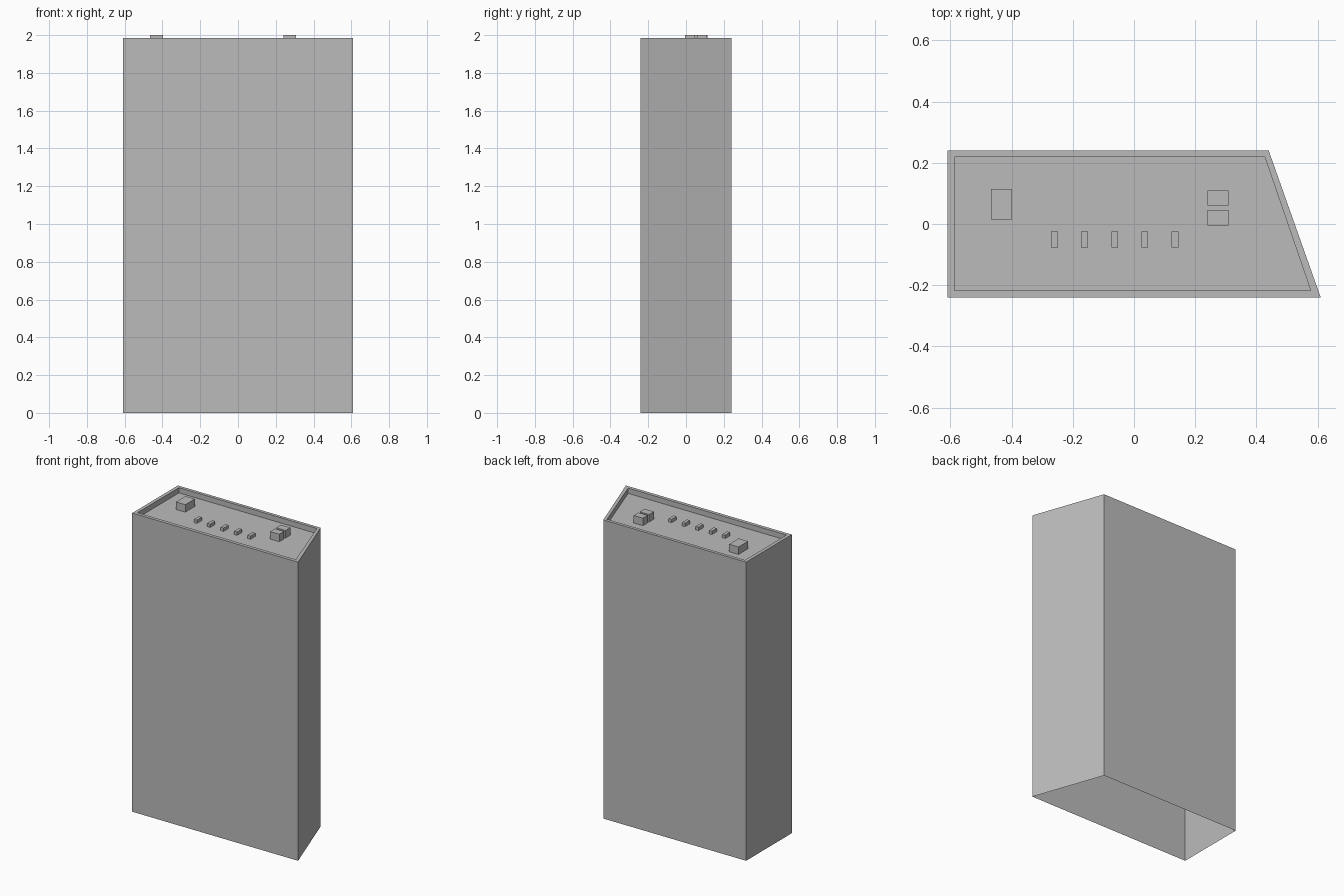
import bpy
import bmesh

if "Cube" in bpy.data.objects:
    bpy.data.objects.remove(bpy.data.objects["Cube"], do_unlink=True)

grey = bpy.data.materials.new("plain grey")
grey.use_nodes = True
COLOUR = (0.5, 0.5, 0.5, 1)
grey.diffuse_color = COLOUR
grey.node_tree.nodes["Principled BSDF"].inputs["Base Color"].default_value = COLOUR

RIM, FLOOR = 1.985, 1.95


def finish(name, bm):
    mesh = bpy.data.meshes.new(name)
    bm.to_mesh(mesh)
    bm.free()
    mesh.materials.append(grey)
    obj = bpy.data.objects.new(name, mesh)
    bpy.context.collection.objects.link(obj)
    return obj


def box(name, x0, x1, y0, y1, z0, z1):
    bm = bmesh.new()
    bmesh.ops.create_cube(bm, size=1)
    for v in bm.verts:
        v.co = (x1 if v.co.x > 0 else x0,
                y1 if v.co.y > 0 else y0,
                z1 if v.co.z > 0 else z0)
    return finish(name, bm)


# Slanted cabinet: open-bottomed shell with a recessed top panel
outer = [(-0.61, -0.24), (0.61, -0.24), (0.44, 0.24), (-0.61, 0.24)]
inner = [(-0.587, -0.217), (0.577, -0.217), (0.427, 0.219), (-0.587, 0.219)]
bm = bmesh.new()
rings = [[bm.verts.new((x, y, z)) for x, y in outline]
         for outline, z in ((outer, 0), (outer, RIM), (inner, RIM), (inner, FLOOR))]
for low, high in zip(rings, rings[1:]):
    for i in range(4):
        j = (i + 1) % 4
        bm.faces.new((low[i], low[j], high[j], high[i]))
bm.faces.new(rings[-1])
finish("cabinet_shell", bm)

# Large switch and the pair of medium switches
box("large_switch", -0.467, -0.398, 0.015, 0.115, FLOOR, 2.0)
for label, y in (("front", -0.005), ("back", 0.06)):
    box(f"{label}_switch", 0.24, 0.308, y, y + 0.05, FLOOR, 2.0)

# Row of small buttons
for i in range(5):
    x = -0.26 + i * 0.0985
    box(f"small_button_{i + 1}", x - 0.011, x + 0.011, -0.077, -0.025, FLOOR, 1.972)
